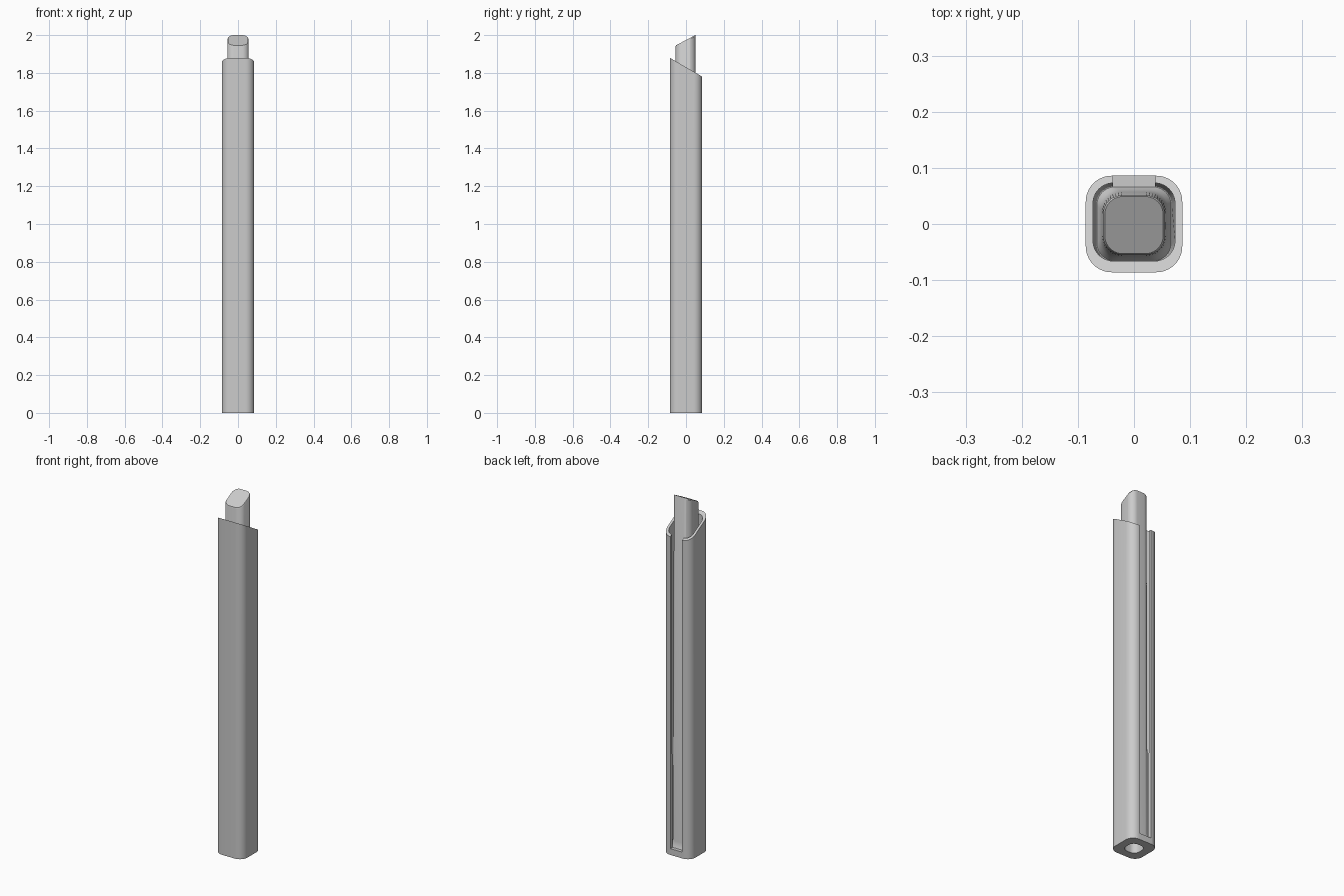
import bpy
import bmesh
from math import cos, sin, pi, radians

cube = bpy.data.objects.get("Cube")
if cube:
    bpy.data.objects.remove(cube, do_unlink=True)

STEPS = 10  # segments per rounded corner

grey = bpy.data.materials.new("light grey plastic")
grey.use_nodes = True
colour = (0.6, 0.6, 0.6, 1)
grey.diffuse_color = colour
grey.node_tree.nodes["Principled BSDF"].inputs["Base Color"].default_value = colour


def ring(half_x, front, back, radius, z, slope=0.0):
    """Rounded rectangle; its height changes along y by the slope."""
    points = []
    corners = ((1, 1), (-1, 1), (-1, -1), (1, -1))
    for quarter, (sx, sy) in enumerate(corners):
        cx = sx * (half_x - radius)
        cy = back - radius if sy > 0 else front + radius
        for i in range(STEPS + 1):
            a = (quarter + i / STEPS) * pi / 2
            x, y = cx + radius * cos(a), cy + radius * sin(a)
            points.append((x, y, z + slope * y))
    return points


def square(half, radius, z, slope=0.0):
    return ring(half, -half, half, radius, z, slope)


def loft(name, rings, closed=False):
    """Skin a list of rings; either joined end to end or capped."""
    bm = bmesh.new()
    loops = [[bm.verts.new(p) for p in r] for r in rings]
    pairs = list(zip(loops, loops[1:]))
    if closed:
        pairs.append((loops[-1], loops[0]))
    for a, b in pairs:
        n = len(a)
        for i in range(n):
            j = (i + 1) % n
            bm.faces.new((a[i], a[j], b[j], b[i]))
    if not closed:
        bm.faces.new(loops[0])
        bm.faces.new(loops[-1])
    bmesh.ops.recalc_face_normals(bm, faces=bm.faces)
    mesh = bpy.data.meshes.new(name)
    bm.to_mesh(mesh)
    bm.free()
    mesh.materials.append(grey)
    obj = bpy.data.objects.new(name, mesh)
    bpy.context.collection.objects.link(obj)
    return obj


def activate(obj):
    bpy.ops.object.select_all(action="DESELECT")
    obj.select_set(True)
    bpy.context.view_layer.objects.active = obj


FLOOR = 0.035
RIM_Z, RIM_SLOPE = 1.83, -0.58
TIP_Z, TIP_SLOPE = 1.974, 0.53

# Hollow housing with slanted rim, drafted inside and open base
housing = loft("housing", [
    square(0.086, 0.046, 0),
    square(0.086, 0.046, RIM_Z, RIM_SLOPE),
    ring(0.073, -0.066, 0.073, 0.036, RIM_Z, RIM_SLOPE),
    square(0.067, 0.032, FLOOR),
    square(0.042, 0.032, FLOOR),
    square(0.042, 0.032, 0),
], closed=True)

# Long slot in the back wall
bpy.ops.mesh.primitive_cube_add(size=1, location=(0, 0.0915, FLOOR + 1))
cutter = bpy.context.object
cutter.name = "slot_cutter"
cutter.scale = (0.074, 0.051, 2)
cutter.hide_render = True
activate(housing)
cut = housing.modifiers.new("slot", "BOOLEAN")
cut.operation = "DIFFERENCE"
cut.solver = "EXACT"
cut.object = cutter
bpy.ops.object.modifier_apply(modifier=cut.name)
bpy.data.objects.remove(cutter, do_unlink=True)

# Inner core: flared foot, slanted chamfered tip, hollow from below
core = loft("core", [
    square(0.042, 0.032, 1.85),
    square(0.042, 0.032, FLOOR - 0.001),
    square(0.0665, 0.032, FLOOR - 0.001),
    square(0.061, 0.034, FLOOR + 0.012),
    square(0.057, 0.034, FLOOR + 0.035),
    ring(0.055, -0.055, 0.051, 0.033, TIP_Z - 0.006, TIP_SLOPE),
    ring(0.052, -0.053, 0.049, 0.032, TIP_Z, TIP_SLOPE),
])

for part in (housing, core):
    activate(part)
    bpy.ops.object.shade_smooth_by_angle(angle=radians(30))
